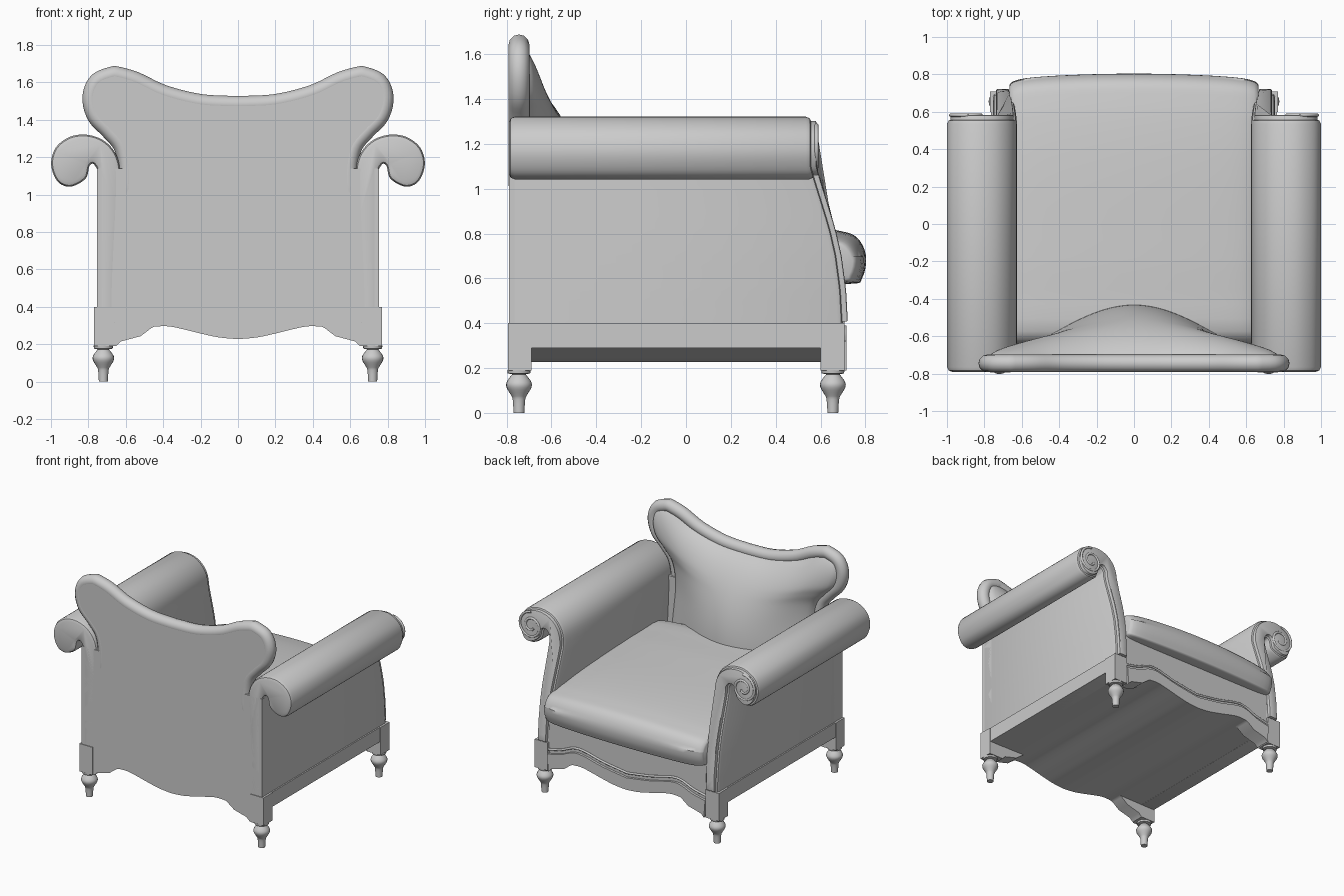
import bpy, bmesh, math

if "Cube" in bpy.data.objects:
    bpy.data.objects.remove(bpy.data.objects["Cube"])


def smooth(pts, n=5):
    """Catmull-Rom through 2D points."""
    p = [pts[0]] + list(pts) + [pts[-1]]
    out = []
    for i in range(1, len(p) - 2):
        a, b, c, d = p[i - 1:i + 3]
        for k in range(n):
            t = k / n
            out.append(tuple(0.5 * (2 * b[j] + (c[j] - a[j]) * t
                       + (2 * a[j] - 5 * b[j] + 4 * c[j] - d[j]) * t * t
                       + (3 * b[j] - a[j] - 3 * c[j] + d[j]) * t ** 3) for j in (0, 1)))
    return out + [tuple(pts[-1])]


def make(name, verts, faces, angle=40):
    me = bpy.data.meshes.new(name)
    me.from_pydata(verts, [], faces)
    bm = bmesh.new()
    bm.from_mesh(me)
    bmesh.ops.recalc_face_normals(bm, faces=bm.faces)
    bm.to_mesh(me)
    bm.free()
    me.shade_smooth()
    me.set_sharp_from_angle(angle=math.radians(angle))
    ob = bpy.data.objects.new(name, me)
    bpy.context.collection.objects.link(ob)
    return ob


def loft(name, rings, caps=True, angle=40):
    n = len(rings[0])
    faces = [(r * n + i, r * n + (i + 1) % n, (r + 1) * n + (i + 1) % n, (r + 1) * n + i)
             for r in range(len(rings) - 1) for i in range(n)]
    if caps:
        faces += [tuple(range(n)), tuple(range((len(rings) - 1) * n, len(rings) * n))]
    return make(name, [v for r in rings for v in r], faces, angle)


def inset(poly, d):
    n = len(poly)
    area = sum(poly[i - 1][0] * poly[i][1] - poly[i][0] * poly[i - 1][1] for i in range(n))
    s = d if area > 0 else -d
    out = []
    for i, (x, z) in enumerate(poly):
        dx, dz = (poly[(i + 1) % n][k] - poly[i - 1][k] for k in (0, 1))
        m = math.hypot(dx, dz) or 1
        out.append((x - s * dz / m, z + s * dx / m))
    return out


def prism(name, poly, y0, y1, r=0.0, front=None):
    """Extrude an xz outline along y; rounded ends; front(z) shapes the far end."""
    f = front or (lambda z: 0)
    steps = [(y0, 0), (y1, 0)]
    if r:
        steps = [(y0, r), (y0 + .3 * r, .3 * r), (y0 + r, 0), None, (y1 - r, 0), (y1 - .3 * r, .3 * r), (y1, r)]
    rings, far = [], False
    for k, st in enumerate(steps):
        if st is None:
            far = True
            continue
        if not r:
            far = k == 1
        q = inset(poly, st[1]) if st[1] else poly
        rings.append([(x, st[0] + (f(z) if far else 0), z) for x, z in q])
    return loft(name, rings)


def box(name, x0, x1, y0, y1, z0, z1):
    return prism(name, [(x0, z0), (x1, z0), (x1, z1), (x0, z1)], y0, y1)


def tube(name, pts, r, radii=None):
    cu = bpy.data.curves.new(name, 'CURVE')
    cu.dimensions, cu.bevel_depth, cu.bevel_resolution, cu.use_fill_caps = '3D', r, 4, True
    sp = cu.splines.new('POLY')
    sp.points.add(len(pts) - 1)
    for i, p in enumerate(pts):
        sp.points[i].co = (*p, 1)
        sp.points[i].radius = radii[i] if radii else 1
    sp.use_smooth = True
    ob = bpy.data.objects.new(name, cu)
    bpy.context.collection.objects.link(ob)


def both(half):
    """Mirror a right-to-centre line to a full right-to-left line."""
    return half + [(-x, z) for x, z in half[-2::-1]]


FRONT = [(.2, .705), (.4, .70), (.55, .692), (.7, .672), (.82, .645), (.95, .605), (1.03, .58), (1.1, .56), (1.5, .56)]


def front_y(z):
    for (a, ya), (b, yb) in zip(FRONT, FRONT[1:]):
        if z <= b:
            return ya + (yb - ya) * max(0, (z - a) / (b - a))
    return .56


# Scroll arms with raised front facings and spiral beads
scroll = smooth([(.755, 1.14), (.775, 1.165), (.795, 1.15), (.815, 1.085), (.895, 1.042), (.965, 1.07), (.999, 1.16),
                 (.975, 1.25), (.9, 1.308), (.81, 1.32), (.72, 1.29), (.655, 1.22), (.628, 1.12), (.63, .95),
                 (.642, .7), (.65, .5), (.65, .29)])
outer = smooth([(.755, .29), (.755, .5), (.755, .7), (.755, .95), (.755, 1.13)])
arm = outer + scroll
facing = [p for p in inset(arm, .018) if p[1] > .39]
for s, side in ((1, 'right'), (-1, 'left')):
    prism(side + '_arm', [(s * x, z) for x, z in arm], -.79, 0, .025, front_y)
    prism(side + '_arm_facing', [(s * x, z) for x, z in facing], .5, .022, .008, front_y)
    spiral = []
    for i in range(45):
        a = math.pi / 2 - i / 44 * 3.3 * math.pi
        r = .105 - .08 * i / 44
        spiral.append((s * (.887 + r * math.cos(a)), .582, 1.178 + r * math.sin(a)))
    tube(side + '_arm_spiral', spiral, .009)
    # Base blocks and side rail
    box(side + '_back_block', s * .66, s * .77, -.795, -.69, .19, .4)
    box(side + '_front_block', s * .66, s * .77, .6, .708, .19, .4)
    box(side + '_side_rail', s * .65, s * .765, -.75, .66, .29, .4)

# Wavy aprons: back panel, front rail, front band and floor
wave = [(.65, .19), (.625, .215), (.52, .243), (.465, .285)] + smooth([(.45, .293), (.36, .294), (.2, .257), (.1, .236), (0, .227)])
low = both(wave)
prism('back_panel', both([(.755, 1.14), (.755, .4), (.77, .4), (.77, .19)] + wave), -.79, -.69)
prism('front_rail', low + [(-.66, .6), (.66, .6)], .6, .698)
band = smooth([(.66, .32), (.55, .345), (.45, .385), (.36, .385), (.2, .347), (0, .317)])
prism('front_band', low + both(band)[::-1], .62, .716)
tube('front_piping', [(x, .7, z + .03) for x, z in both(band)], .008)
floor = [(.74, .29), (.45, .293)] + wave[5:]
prism('floor', both(floor) + [(-.74, .55), (.74, .55)], -.7, .62)

# Seat cushion: side profile lofted across x, softened at the ends
prof = smooth([(-.62, .6), (-.62, .86), (-.35, .885), (0, .875), (.3, .86), (.52, .84), (.67, .815), (.76, .785),
               (.803, .7), (.785, .6), (.72, .575), (.3, .575), (-.2, .575), (-.5, .58)], 4)
rings = []
for i in range(25):
    t = math.sin((i / 12 - 1) * math.pi / 2)
    k = 1 - .16 * (1 - math.sqrt(max(0, 1 - abs(t) ** 12)))
    ring = []
    for y, z in prof:
        zz = .69 + (z - .69) * (k if k < 1 else 1) - (.03 * t * t if z > .7 else 0)
        yy = y - (.035 * t * t + .25 * (1 - k)) * max(0, y)
        ring.append((t * (.665 if y > .6 else .655), yy, zz))
    rings.append(ring)
loft('seat_cushion', rings, angle=60)

# Backrest: rolled rim, flat rear and padded front
side_c = smooth([(.65, .6), (.61, .9), (.59, 1.1), (.615, 1.25), (.685, 1.34), (.76, 1.42), (.785, 1.52), (.75, 1.605), (.66, 1.641)])
top_h = smooth([(.66, 1.641), (.55, 1.61), (.4, 1.54), (.2, 1.49), (0, 1.48)])
top_c = both(top_h)[::-1]
right = [p for p in side_c if p[1] > .7][:-1]
rim = right + top_c[::-1] + [(-x, z) for x, z in right[::-1]]
tube('back_rim', [(x, -.745, z) for x, z in rim], .047, [min(1, .15 + (z - .68) / .4) for x, z in rim])


def back_patch(name, depth):
    nu, nv = len(top_c), len(side_c)
    verts = []
    for j, (sx, sz) in enumerate(side_c):
        v = j / (nv - 1)
        for i, (tx, tz) in enumerate(top_c):
            u = 2 * i / (nu - 1) - 1
            x = u * sx + v * (tx - u * side_c[-1][0])
            z = sz + v * (tz - side_c[-1][1])
            h = min(1, max(0, (z - .8) / (tz - .8)))
            verts.append((x, depth(u, h), z))
    faces = [(j * nu + i, j * nu + i + 1, (j + 1) * nu + i + 1, (j + 1) * nu + i)
             for j in range(nv - 1) for i in range(nu - 1)]
    return make(name, verts, faces, 60)


def pad(u, h):
    edge = math.sqrt(max(0, 1 - abs(u) ** 8))
    return -.735 + edge * (.085 * math.sqrt(1 - h ** 8) + .22 * math.cos(u * math.pi / 2) ** 1.5 * (1 - h ** 2.2)
                           if abs(u) < 1 else 0)


back_patch('back_cushion', pad)
back_patch('back_rear', lambda u, h: -.79)

# Turned feet
foot = smooth([(.024, 0), (.028, .06), (.036, .08), (.055, .112), (.056, .135), (.04, .16), (.029, .172)], 3) + [(.05, .176), (.052, .192)]
for x in (-.72, .72):
    for y, tag in ((-.745, 'back'), (.655, 'front')):
        loft(('right_' if x > 0 else 'left_') + tag + '_foot',
             [[(x + r * math.cos(a * math.pi / 10), y + r * math.sin(a * math.pi / 10), z) for a in range(20)]
              for r, z in foot])
